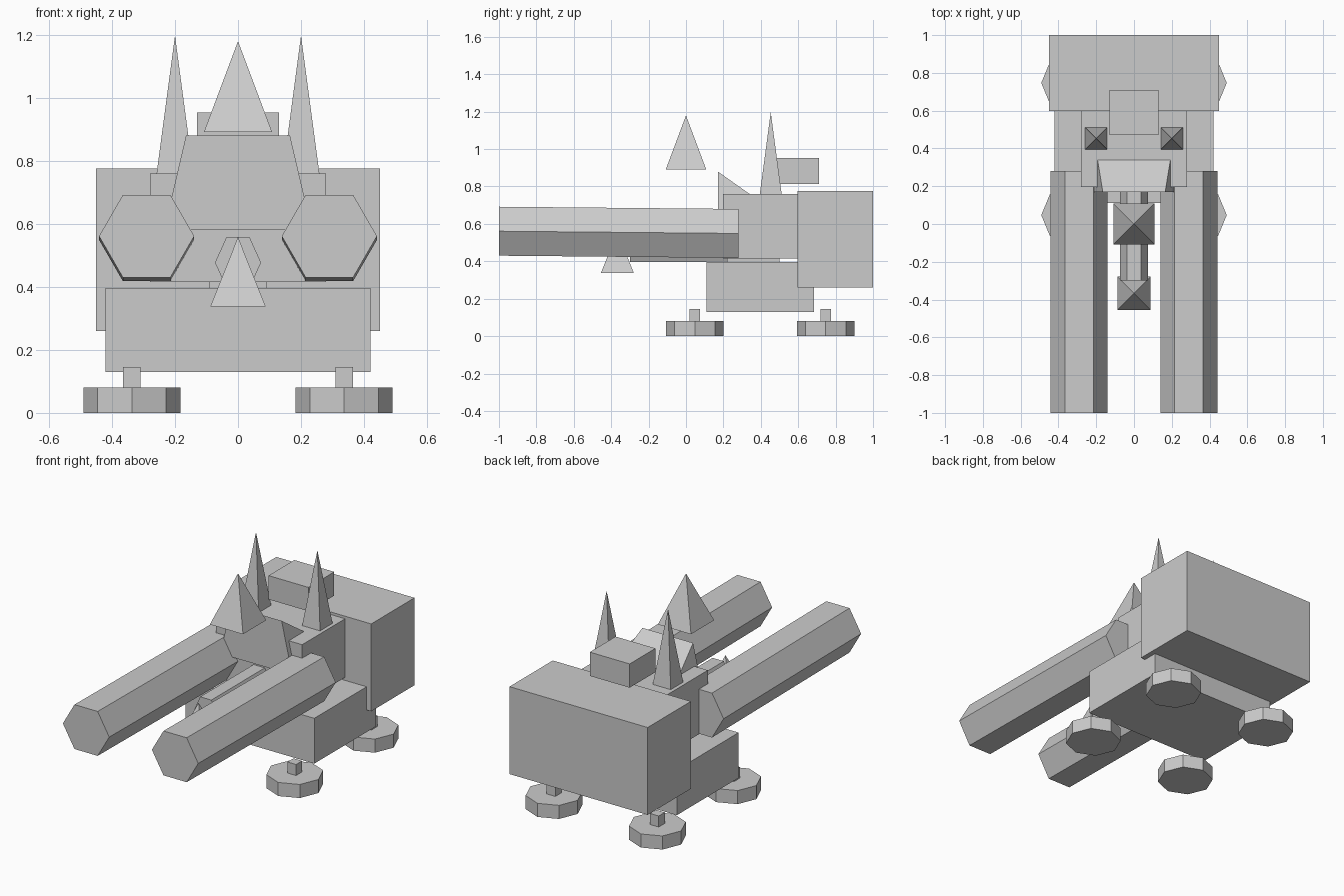
import bpy, math
from mathutils import Vector

if "Cube" in bpy.data.objects:
    bpy.data.objects.remove(bpy.data.objects["Cube"])

grey = bpy.data.materials.new("plain grey")
grey.diffuse_color = (0.6, 0.6, 0.6, 1)
grey.use_nodes = True
grey.node_tree.nodes["Principled BSDF"].inputs["Base Color"].default_value = grey.diffuse_color


def finish(name):
    ob = bpy.context.object
    ob.name = name
    ob.data.materials.clear()
    ob.data.materials.append(grey)
    return ob


def mesh(name, verts, faces):
    me = bpy.data.meshes.new(name)
    me.from_pydata(verts, [], faces)
    me.materials.append(grey)
    ob = bpy.data.objects.new(name, me)
    bpy.context.collection.objects.link(ob)
    return ob


def box(name, x0, x1, y0, y1, z0, z1):
    bpy.ops.mesh.primitive_cube_add(size=1, location=((x0 + x1) / 2, (y0 + y1) / 2, (z0 + z1) / 2))
    bpy.context.object.scale = (x1 - x0, y1 - y0, z1 - z0)
    return finish(name)


def pyramid(name, x, y, half, z0, z1):
    base = [(x + sx * half, y + sy * half, z0) for sx, sy in ((-1, -1), (1, -1), (1, 1), (-1, 1))]
    return mesh(name, base + [(x, y, z1)],
                [(3, 2, 1, 0)] + [(i, (i + 1) % 4, 4) for i in range(4)])


def hex_barrel(name, front, back, rx, rz):
    # flat-topped hexagonal tube running along y
    ring = [(rx * math.cos(k * math.pi / 3), rz * math.sin(k * math.pi / 3)) for k in range(6)]
    verts = [(c[0] + a, c[1], c[2] + b) for c in (front, back) for a, b in ring]
    sides = [(i, i + 6, (i + 1) % 6 + 6, (i + 1) % 6) for i in range(6)]
    return mesh(name, verts, [tuple(range(6)), tuple(range(11, 5, -1))] + sides)


# Hull, turret and rear block
box("base_hull", -0.42, 0.42, 0.11, 0.685, 0.13, 0.397)
box("neck", -0.09, 0.09, 0.22, 0.5, 0.39, 0.42)
box("turret_body", -0.28, 0.28, 0.197, 0.61, 0.415, 0.76)
box("rear_block", -0.45, 0.45, 0.597, 1.0, 0.26, 0.775)
box("roof_box", -0.13, 0.13, 0.47, 0.71, 0.813, 0.953)

# Sloped cockpit wedge: narrow at the top, wide at the bottom
mesh("front_wedge",
     [(-0.235, 0.17, 0.58), (0.235, 0.17, 0.58), (0.235, 0.34, 0.58), (-0.235, 0.34, 0.58),
      (-0.165, 0.17, 0.88), (0.165, 0.17, 0.88), (0.193, 0.34, 0.76), (-0.193, 0.34, 0.76)],
     [(3, 2, 1, 0), (4, 5, 6, 7), (0, 1, 5, 4), (1, 2, 6, 5), (2, 3, 7, 6), (3, 0, 4, 7)])

# Barrels and the small central gun
hex_barrel("centre_barrel", (0, -0.3, 0.477), (0, 0.22, 0.477), 0.073, 0.094)
pyramid("centre_sight", 0, -0.367, 0.088, 0.337, 0.558)
pyramid("top_pyramid", 0, 0, 0.108, 0.892, 1.18)

for s, side in ((-1, "left"), (1, "right")):
    hex_barrel(side + "_barrel", (s * 0.29, -1, 0.561), (s * 0.29, 0.28, 0.549), 0.151, 0.151)
    pyramid(side + "_spike", s * 0.2, 0.453, 0.059, 0.755, 1.197)
    # Octagonal feet on short stems
    for y, end in ((0.047, "front"), (0.747, "rear")):
        bpy.ops.mesh.primitive_cylinder_add(vertices=8, radius=0.154, depth=0.08,
                                            location=(s * 0.337, y, 0.04))
        finish(f"{end}_{side}_wheel")
        box(f"{end}_{side}_stem", s * 0.337 - 0.028, s * 0.337 + 0.028, y - 0.028, y + 0.028, 0.07, 0.145)
